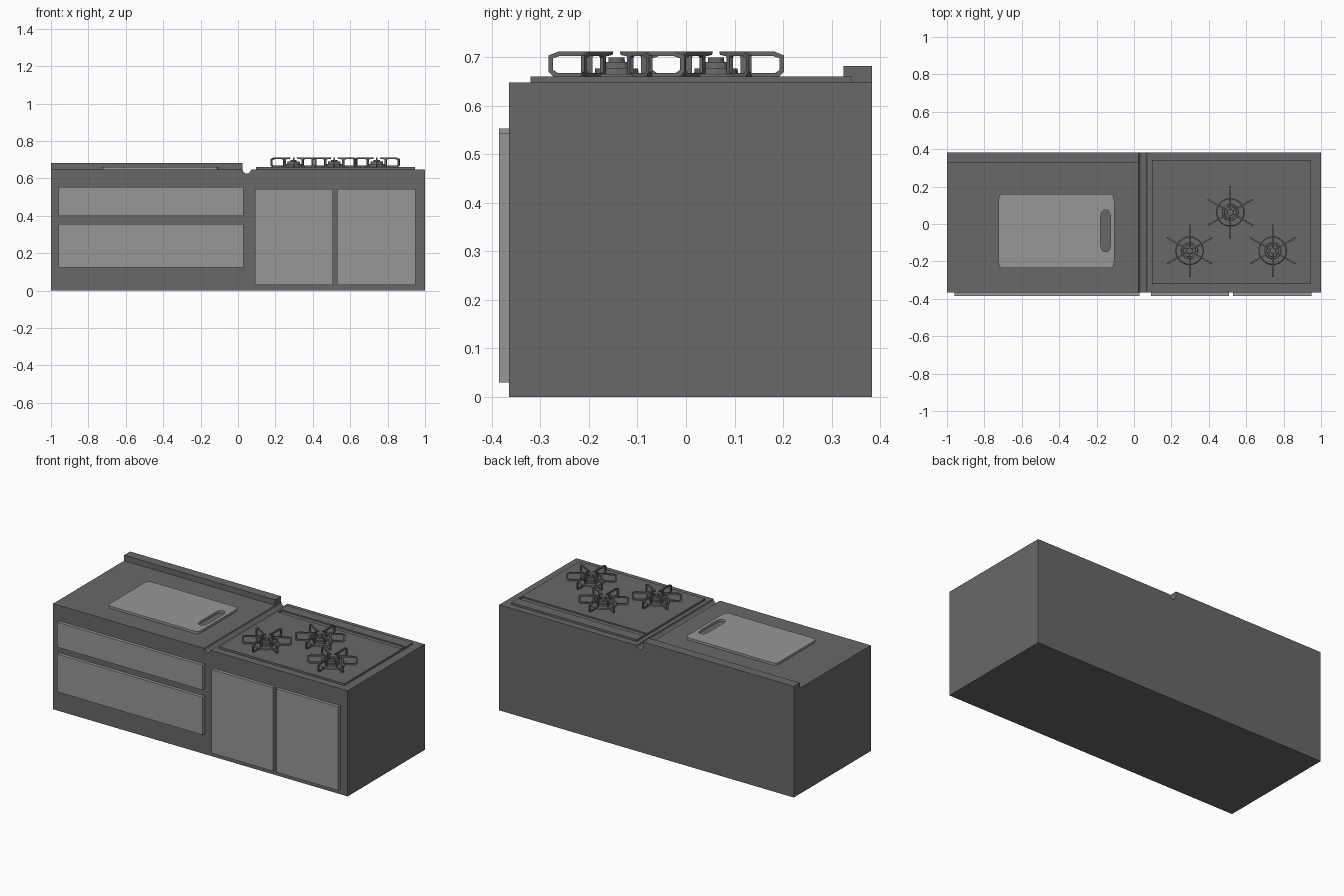
import bpy, bmesh, math
from mathutils import Matrix, Vector

cube = bpy.data.objects.get("Cube")
if cube:
    bpy.data.objects.remove(cube, do_unlink=True)


def material(name, v):
    m = bpy.data.materials.new(name)
    m.use_nodes = True
    m.diffuse_color = (v, v, v, 1)
    m.node_tree.nodes["Principled BSDF"].inputs["Base Color"].default_value = (v, v, v, 1)
    return m


DARK = material("dark grey", 0.14)
LIGHT = material("light grey", 0.31)


def finish(name, bm, mat):
    bmesh.ops.recalc_face_normals(bm, faces=bm.faces[:])
    me = bpy.data.meshes.new(name)
    bm.to_mesh(me)
    bm.free()
    me.materials.append(mat)
    ob = bpy.data.objects.new(name, me)
    bpy.context.collection.objects.link(ob)
    return ob


def extrude(bm, points, offset):
    """Turn a closed outline into a prism."""
    face = bm.faces.new([bm.verts.new(p) for p in points])
    res = bmesh.ops.extrude_face_region(bm, geom=[face], use_keep_orig=True)
    verts = [g for g in res["geom"] if isinstance(g, bmesh.types.BMVert)]
    bmesh.ops.translate(bm, verts=verts, vec=offset)


def box(name, x, y, z, mat):
    bm = bmesh.new()
    extrude(bm, [(x[0], y[0], z[0]), (x[1], y[0], z[0]),
                 (x[1], y[1], z[0]), (x[0], y[1], z[0])], (0, 0, z[1] - z[0]))
    return finish(name, bm, mat)


def rounded(x, y, z, rx, ry, steps=4):
    """Rectangle outline with elliptical corners."""
    pts = []
    corners = [(x[1] - rx, y[1] - ry), (x[0] + rx, y[1] - ry),
               (x[0] + rx, y[0] + ry), (x[1] - rx, y[0] + ry)]
    for i, (cx, cy) in enumerate(corners):
        for k in range(steps + 1):
            a = math.pi / 2 * (i + k / steps)
            pts.append((cx + rx * math.cos(a), cy + ry * math.sin(a), z))
    return pts


def cut(ob, cutter):
    cutter.hide_render = True
    cutter.hide_viewport = True
    cutter.display_type = 'WIRE'
    mod = ob.modifiers.new("cut", 'BOOLEAN')
    mod.operation = 'DIFFERENCE'
    mod.solver = 'EXACT'
    mod.object = cutter


FRONT, BACK, TOP, HOB = -0.365, 0.383, 0.648, 0.66

# Cabinet with a rounded drain channel between the two worktops
gx, gr = 0.047, 0.022
channel = [(gx + gr * math.cos(a), FRONT, TOP - gr * math.sin(a))
           for a in (math.pi * k / 8 for k in range(9))]
bm = bmesh.new()
extrude(bm, [(-1, FRONT, 0), (1, FRONT, 0), (1, FRONT, TOP)] + channel
        + [(-1, FRONT, TOP)], (0, BACK - FRONT, 0))
finish("cabinet", bm, DARK)

box("back_ledge", (-1, 0.024), (0.325, BACK), (TOP - 0.01, 0.682), DARK)

# Drawer and door fronts
for name, x, z in [("upper_drawer", (-0.96, 0.03), (0.4, 0.553)),
                   ("lower_drawer", (-0.96, 0.03), (0.125, 0.357)),
                   ("right_door", (0.09, 0.507), (0.03, 0.543)),
                   ("left_door", (0.53, 0.95), (0.03, 0.543))]:
    box(name, x, (-0.385, FRONT), z, LIGHT)

# Hob plate with a sunken vent strip
hob = box("hob_plate", (0.095, 0.947), (-0.32, 0.342), (TOP - 0.005, HOB), DARK)
cut(hob, box("vent_cutter", (0.106, 0.94), (0.24, 0.277), (0.652, 0.7), DARK))

# Cutting board with a handle slot
bm = bmesh.new()
extrude(bm, rounded((-0.725, -0.105), (-0.235, 0.16), TOP, 0.016, 0.045), (0, 0, 0.014))
board = finish("cutting_board", bm, LIGHT)
bm = bmesh.new()
extrude(bm, rounded((-0.178, -0.126), (-0.148, 0.075), TOP - 0.02, 0.02, 0.04), (0, 0, 0.06))
cut(board, finish("slot_cutter", bm, DARK))

# Pan support arm as (radius, height): outer loop, and the finger over the burner
OUTER = [(0.05, 0.0), (0.13, 0.0), (0.14, 0.01), (0.14, 0.044), (0.12, 0.052),
         (0.02, 0.052), (0.024, 0.045), (0.05, 0.042)]
INNER = [(0.062, 0.008), (0.122, 0.008), (0.131, 0.014), (0.131, 0.038), (0.116, 0.043),
         (0.07, 0.043), (0.065, 0.042), (0.062, 0.04)]
HALF = 0.004


def support_arm(bm, centre, angle):
    frame = Matrix.Translation(centre) @ Matrix.Rotation(angle, 4, 'Z')
    rings = [[bm.verts.new(frame @ Vector((r, s, h))) for r, h in loop]
             for loop in (OUTER, INNER) for s in (-HALF, HALF)]
    outer_a, outer_b, inner_a, inner_b = rings
    for p, q in ((outer_a, outer_b), (inner_a, inner_b),
                 (outer_a, inner_a), (outer_b, inner_b)):
        for i in range(len(p)):
            j = (i + 1) % len(p)
            bm.faces.new((p[i], p[j], q[j], q[i]))


# Burners: stacked discs, each with six support arms
for side, x, y in [("right", 0.297, -0.143), ("rear", 0.515, 0.062), ("left", 0.742, -0.143)]:
    bm = bmesh.new()
    for r, low, high, n in [(0.075, 0, 0.006, 24), (0.046, 0, 0.017, 12),
                            (0.034, 0.017, 0.03, 12), (0.017, 0.03, 0.04, 12)]:
        bmesh.ops.create_cone(bm, cap_ends=True, segments=n, radius1=r, radius2=r * 0.96,
                              depth=high - low,
                              matrix=Matrix.Translation((x, y, HOB + (low + high) / 2)))
    finish(side + "_burner", bm, DARK)
    bm = bmesh.new()
    for k in range(6):
        support_arm(bm, Vector((x, y, HOB)), math.radians(30 + 60 * k))
    finish(side + "_pan_support", bm, DARK)
